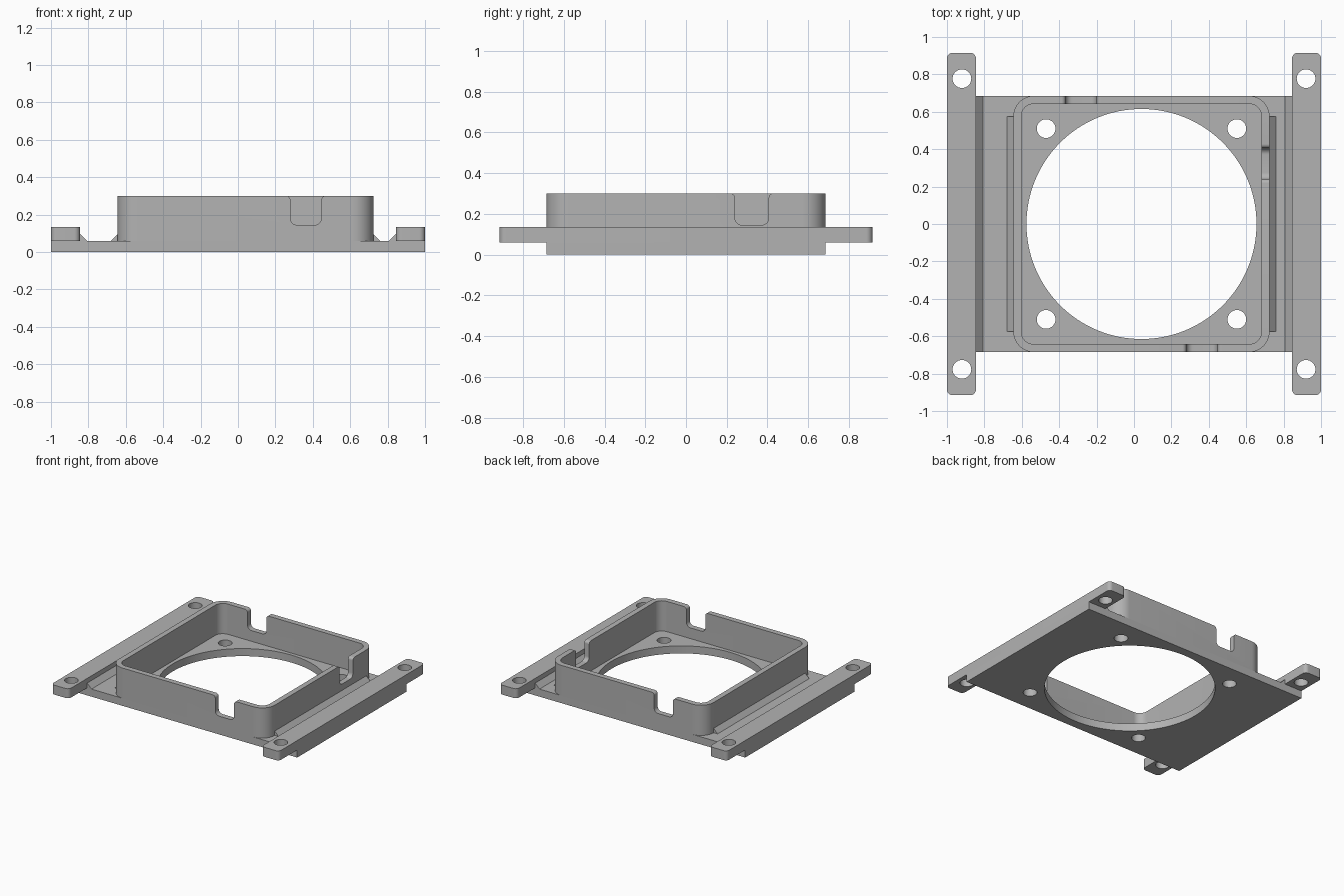
import bpy, bmesh
from math import sin, cos, pi, radians
from mathutils import Matrix, Vector

cube = bpy.data.objects.get("Cube")
if cube:
    bpy.data.objects.remove(cube, do_unlink=True)

grey = bpy.data.materials.new("plain grey")
grey.use_nodes = True
colour = (0.45, 0.45, 0.45, 1)
grey.diffuse_color = colour
grey.node_tree.nodes["Principled BSDF"].inputs["Base Color"].default_value = colour

CX = 0.04          # centre of the frame and opening
HALF = 0.685       # half depth of plate and frame
PLATE = 0.06       # plate thickness
TOP = 0.30         # top of the frame
RAIL_IN = 0.845    # inner edge of the rails


def arc(x, y, r, start, end, steps=10):
    """Points along an arc, angles in degrees."""
    angles = [radians(start + (end - start) * i / steps) for i in range(steps + 1)]
    return [(x + r * cos(a), y + r * sin(a)) for a in angles]


def rounded_rect(cx, cy, hx, hy, r):
    pts = []
    for i, (sx, sy) in enumerate([(1, 1), (-1, 1), (-1, -1), (1, -1)]):
        pts += arc(cx + sx * (hx - r), cy + sy * (hy - r), r, 90 * i, 90 * i + 90)
    return pts


def rect(hx, hy):
    return [(-hx, -hy), (hx, -hy), (hx, hy), (-hx, hy)]


def prism(name, pts, low, high, matrix=Matrix()):
    """Extrude a flat outline from low to high, then place it."""
    bm = bmesh.new()
    face = bm.faces.new([bm.verts.new((x, y, low)) for x, y in pts])
    ext = bmesh.ops.extrude_face_region(bm, geom=[face])
    verts = [v for v in ext["geom"] if isinstance(v, bmesh.types.BMVert)]
    bmesh.ops.translate(bm, verts=verts, vec=(0, 0, high - low))
    bm.transform(matrix)
    bmesh.ops.recalc_face_normals(bm, faces=bm.faces)
    mesh = bpy.data.meshes.new(name)
    bm.to_mesh(mesh)
    bm.free()
    mesh.materials.append(grey)
    obj = bpy.data.objects.new(name, mesh)
    bpy.context.collection.objects.link(obj)
    return obj


def select(obj):
    bpy.ops.object.select_all(action='DESELECT')
    obj.select_set(True)
    bpy.context.view_layer.objects.active = obj


def cut(obj, cutters):
    select(obj)
    for cutter in cutters:
        mod = obj.modifiers.new("cut", 'BOOLEAN')
        mod.operation = 'DIFFERENCE'
        mod.solver = 'EXACT'
        mod.object = cutter
        bpy.ops.object.modifier_apply(modifier=mod.name)
        bpy.data.objects.remove(cutter, do_unlink=True)


def drill(x, y, r, steps=32):
    return prism("drill", arc(x, y, r, 0, 360, steps)[:-1], -0.2, 0.5)


def smooth(obj):
    select(obj)
    bpy.ops.object.shade_smooth_by_angle(angle=radians(30))


# Base plate with the large opening and four screw holes
plate = prism("base_plate", rect(1, HALF), 0, PLATE)
cut(plate, [drill(CX, 0, 0.615, 128)] +
    [drill(CX + sx * 0.51, sy * 0.51, 0.05) for sx in (-1, 1) for sy in (-1, 1)])
smooth(plate)

# Raised square frame with rounded corners
frame = prism("raised_frame", rounded_rect(CX, 0, HALF, HALF, 0.11), PLATE, TOP)
cutters = [prism("inside", rounded_rect(CX, 0, 0.642, 0.642, 0.065), 0, 0.5)]

# One cable notch per wall: rounded floor and eased upper corners
w, r, ease, floor = 0.083, 0.035, 0.022, 0.145
right_half = (arc(w - r, floor + r, r, -90, 0, 8) +
              arc(w + ease, TOP - ease, ease, 180, 90, 8) + [(w + ease, 0.4)])
notch = right_half + [(-x, z) for x, z in reversed(right_half)]
upright = Matrix.Rotation(pi / 2, 4, 'X')
for i in range(4):
    place = (Matrix.Translation((CX, 0, 0)) @ Matrix.Rotation(i * pi / 2, 4, 'Z')
             @ Matrix.Translation((0.323, 0, 0)) @ upright)
    cutters.append(prism("notch", notch, 0.58, 0.75, place))
cut(frame, cutters)
smooth(frame)

# Profiles in x and z are turned so that they run along y
for side, sx in (("right", -1), ("left", 1)):
    # Mounting rail, longer than the plate, with a hole at each end
    mid = sx * (1 + RAIL_IN) / 2
    rail = prism(side + "_rail",
                 rounded_rect(mid, 0, (1 - RAIL_IN) / 2, 0.915, 0.03), PLATE, 0.135)
    cut(rail, [drill(sx * 0.92, sy * 0.777, 0.05) for sy in (-1, 1)])
    smooth(rail)

    # Sloped strips that brace the rail and the frame against the plate
    foot = sx * RAIL_IN
    prism(side + "_rail_brace",
          [(foot, PLATE), (foot - sx * 0.038, PLATE), (foot, PLATE + 0.038)],
          -HALF, HALF, upright)
    wall = CX + sx * HALF
    prism(side + "_frame_brace",
          [(wall, PLATE), (wall + sx * 0.035, PLATE), (wall, PLATE + 0.035)],
          -0.575, 0.575, upright)
